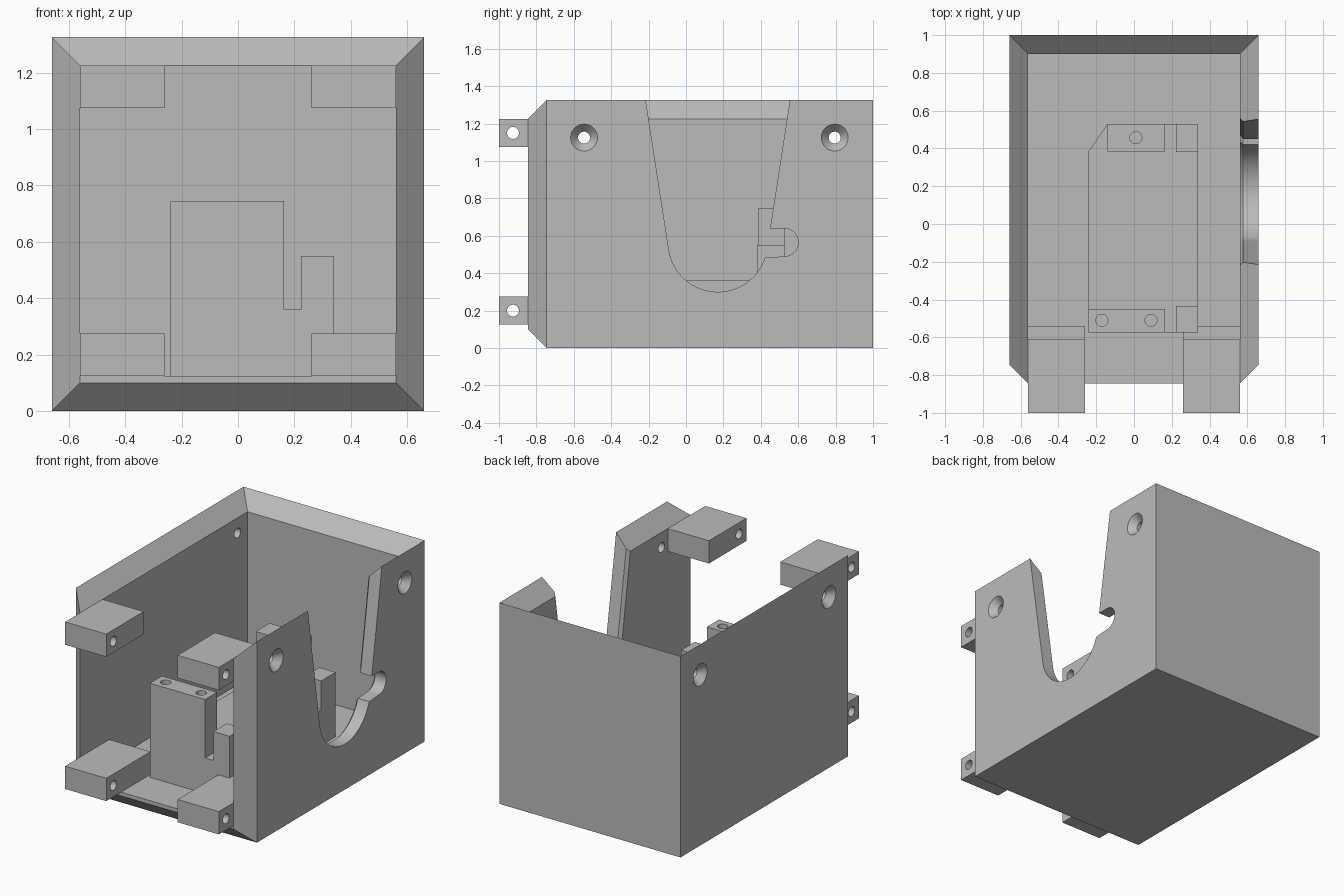
import bpy, bmesh, math
from mathutils import Vector

if "Cube" in bpy.data.objects:
    bpy.data.objects.remove(bpy.data.objects["Cube"])

grey = bpy.data.materials.new("plain grey")
grey.use_nodes = True
GREY = (0.5, 0.5, 0.5, 1)
grey.diffuse_color = GREY
grey.node_tree.nodes["Principled BSDF"].inputs["Base Color"].default_value = GREY


def finish(name, bm):
    bmesh.ops.recalc_face_normals(bm, faces=bm.faces)
    mesh = bpy.data.meshes.new(name)
    bm.to_mesh(mesh)
    bm.free()
    mesh.materials.append(grey)
    obj = bpy.data.objects.new(name, mesh)
    bpy.context.collection.objects.link(obj)
    return obj


def loft(name, loops):
    """Closed solid through loops of equal length."""
    bm = bmesh.new()
    rings = [[bm.verts.new(p) for p in loop] for loop in loops]
    n = len(rings[0])
    for a, b in zip(rings, rings[1:]):
        for i in range(n):
            j = (i + 1) % n
            bm.faces.new((a[i], a[j], b[j], b[i]))
    bm.faces.new(rings[0])
    bm.faces.new(rings[-1])
    return finish(name, bm)


def prism(name, outline, z0, z1):
    return loft(name, [[(x, y, z) for x, y in outline] for z in (z0, z1)])


def box(name, x0, x1, y0, y1, z0, z1):
    return prism(name, [(x0, y0), (x1, y0), (x1, y1), (x0, y1)], z0, z1)


def arc(cx, cy, r, start, end, steps):
    return [(cx + r * math.cos(math.radians(start + (end - start) * i / steps)),
             cy + r * math.sin(math.radians(start + (end - start) * i / steps)))
            for i in range(steps + 1)]


def lathe_x(y, z, stations):
    """Round cutter along x from (x, radius) stations."""
    return loft("cutter", [[(x, p, q) for p, q in arc(y, z, r, 0, 348.75, 31)]
                           for x, r in stations])


def cut(obj, cutters):
    for c in cutters:
        c.hide_render = True
        m = obj.modifiers.new("cut", 'BOOLEAN')
        m.operation, m.solver, m.object = 'DIFFERENCE', 'EXACT', c
    bpy.context.view_layer.update()
    deps = bpy.context.evaluated_depsgraph_get()
    mesh = bpy.data.meshes.new_from_object(obj.evaluated_get(deps))
    obj.modifiers.clear()
    obj.data = mesh
    for c in cutters:
        bpy.data.objects.remove(c)
    bpy.ops.object.select_all(action='DESELECT')
    obj.select_set(True)
    bpy.context.view_layer.objects.active = obj
    bpy.ops.object.shade_smooth_by_angle(angle=math.radians(30))


def offset(points, d):
    """Push a counter-clockwise outline outwards by d."""
    result = []
    for i, p in enumerate(points):
        a, b, c = Vector(points[i - 1]), Vector(p), Vector(points[(i + 1) % len(points)])
        u, v = (b - a).normalized(), (c - b).normalized()
        n1, n2 = Vector((u.y, -u.x)), Vector((v.y, -v.x))
        result.append(tuple(b + (n1 + n2) * d / (1 + n1.dot(n2))))
    return result


# Casing, open at the front and top, with a mitred rim
bm = bmesh.new()


def corners(w, y0, y1, z0, z1):
    return {(i, j, k): bm.verts.new((w * i, (y0, y1)[j], (z0, z1)[k]))
            for i in (-1, 1) for j in (0, 1) for k in (0, 1)}


outer = corners(0.66, -0.745, 1, 0, 1.325)
inner = corners(0.56, -0.845, 0.9, 0.1, 1.225)
walls = [[(-1, 0, 0), (1, 0, 0), (1, 1, 0), (-1, 1, 0)],
         [(-1, 1, 0), (1, 1, 0), (1, 1, 1), (-1, 1, 1)]]
walls += [[(s, 0, 0), (s, 1, 0), (s, 1, 1), (s, 0, 1)] for s in (-1, 1)]
for shell in (outer, inner):
    for wall in walls:
        bm.faces.new([shell[k] for k in wall])
rim = [(-1, 1, 1), (1, 1, 1), (1, 0, 1), (1, 0, 0), (-1, 0, 0), (-1, 0, 1)]
for a, b in zip(rim, rim[1:] + rim[:1]):
    bm.faces.new((outer[a], outer[b], inner[b], inner[a]))
casing = finish("casing", bm)

# Tapered slot with a round side notch, widened at the inner face
slot = [(-0.242, 1.5)]
slot += arc(0.17, 0.565, 0.265, 188.7, 342, 32)
slot += arc(0.525, 0.565, 0.075, -90, 90, 16)
slot += [(0.45, 0.64), (0.582, 1.5)]
wide = offset(slot, 0.02)
cutters = [loft("cutter", [[(x, y, z) for y, z in pts]
                           for x, pts in ((0.5, wide), (0.56, wide), (0.578, slot), (0.8, slot))])]

# Countersunk screw holes in both side walls
for side in (-1, 1):
    for y in (-0.545, 0.795):
        cutters.append(lathe_x(y, 1.125, [(side * 0.5, 0.032), (side * 0.615, 0.032),
                                          (side * 0.66, 0.072), (side * 0.7, 0.072)]))
cut(casing, cutters)

# Floor plate
box("floor_plate", -0.56, 0.56, -0.845, 0.9, 0.1, 0.125)

# Front mounting tabs with cross holes
for side, word in ((-1, "right"), (1, "left")):
    for level, z0, back in (("lower", 0.125, -0.54), ("upper", 1.075, -0.61)):
        x0, x1 = sorted((side * 0.26, side * 0.56))
        tab = box(f"{level}_{word}_tab", x0, x1, -1, back, z0, z0 + 0.15)
        cut(tab, [lathe_x(-0.925, z0 + 0.075, [(x0 - 0.1, 0.032), (x1 + 0.1, 0.032)])])

# Inner bracket: base, tall posts with screw holes, short posts
prism("bracket_base", [(-0.24, -0.575), (0.34, -0.575), (0.34, 0.53), (-0.14, 0.53),
                       (-0.24, 0.385)], 0.125, 0.36)
front_post = box("front_post", -0.24, 0.163, -0.575, -0.45, 0.36, 0.745)
back_post = box("back_post", -0.14, 0.163, 0.385, 0.53, 0.36, 0.745)
for post, spots in ((front_post, [(-0.17, -0.51), (0.09, -0.51)]),
                    (back_post, [(0.01, 0.457)])):
    cut(post, [prism("cutter", arc(x, y, 0.032, 0, 345, 23), 0.45, 0.9) for x, y in spots])
box("short_front_post", 0.223, 0.34, -0.575, -0.435, 0.36, 0.55)
box("short_back_post", 0.223, 0.34, 0.38, 0.53, 0.36, 0.55)
